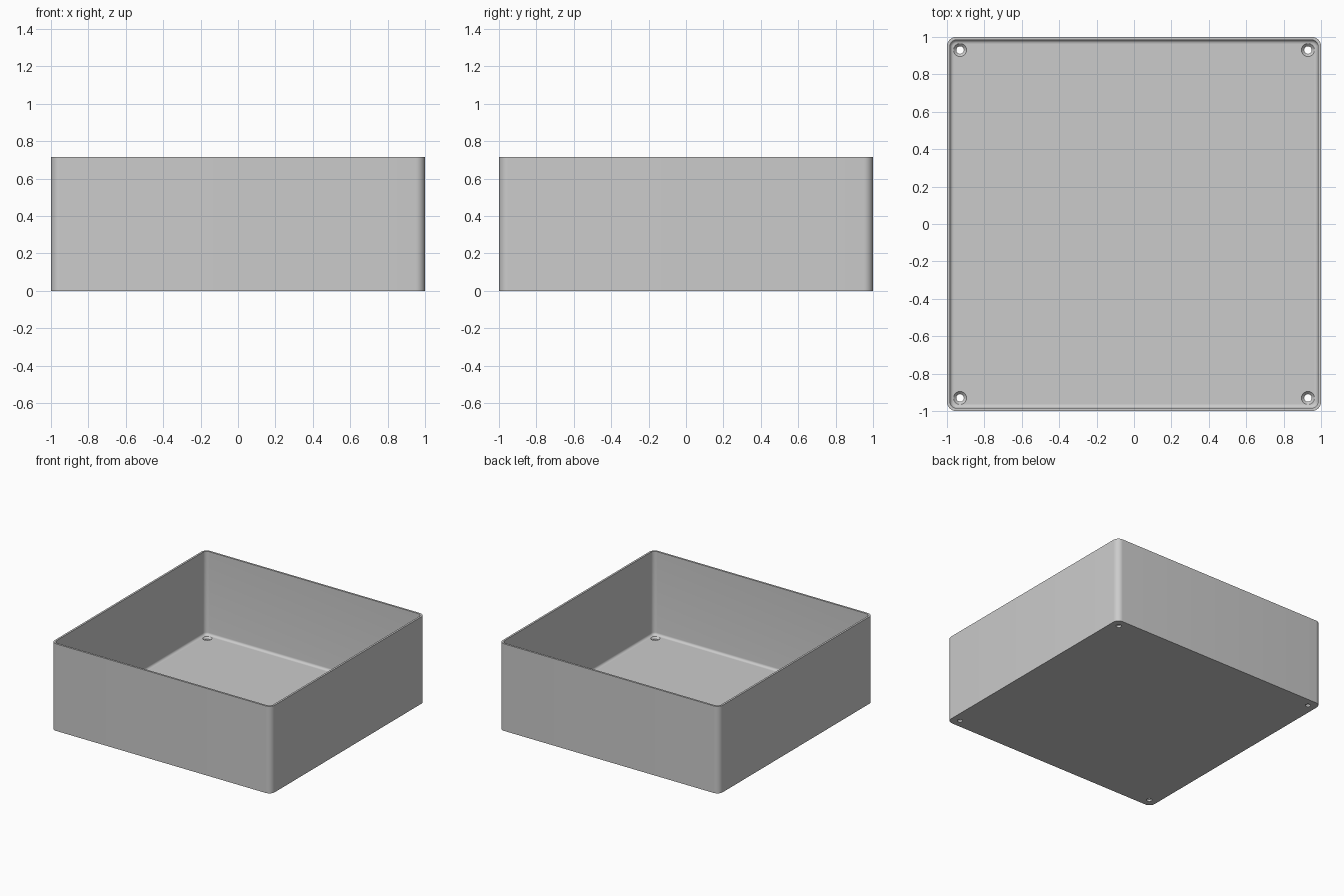
import bpy, bmesh, math

cube = bpy.data.objects.get("Cube")
if cube:
    bpy.data.objects.remove(cube, do_unlink=True)

HEIGHT, WALL, FLOOR, RADIUS, FILLET = 0.715, 0.016, 0.03, 0.05, 0.02
HOLE_POS = 0.93

grey = bpy.data.materials.new("plain grey")
grey.use_nodes = True
grey.diffuse_color = (0.6, 0.6, 0.6, 1)
grey.node_tree.nodes["Principled BSDF"].inputs["Base Color"].default_value = (0.6, 0.6, 0.6, 1)


def rounded_ring(bm, inset, z, steps=10):
    """Rounded square outline, pulled in from the outer wall by inset."""
    r = max(RADIUS - inset, 0.005)
    c = 1 - inset - r
    ring = []
    for q, (sx, sy) in enumerate([(1, 1), (-1, 1), (-1, -1), (1, -1)]):
        for i in range(steps + 1):
            a = math.pi / 2 * (q + i / steps)
            ring.append(bm.verts.new((sx * c + r * math.cos(a), sy * c + r * math.sin(a), z)))
    return ring


def circle_ring(bm, x, y, r, z, n=32):
    return [bm.verts.new((x + r * math.cos(2 * math.pi * i / n),
                          y + r * math.sin(2 * math.pi * i / n), z)) for i in range(n)]


def loft(bm, rings):
    """Skin the rings in order and cap both ends."""
    for a, b in zip(rings, rings[1:]):
        for i in range(len(a)):
            j = (i + 1) % len(a)
            bm.faces.new((a[i], a[j], b[j], b[i]))
    bm.faces.new(rings[0])
    bm.faces.new(rings[-1])
    bmesh.ops.recalc_face_normals(bm, faces=bm.faces)


def finish(bm, name):
    mesh = bpy.data.meshes.new(name)
    bm.to_mesh(mesh)
    bm.free()
    mesh.materials.append(grey)
    obj = bpy.data.objects.new(name, mesh)
    bpy.context.collection.objects.link(obj)
    return obj


# Open tray: outer wall, rim, inner wall, floor fillet, floor
bm = bmesh.new()
rings = [rounded_ring(bm, 0, 0), rounded_ring(bm, 0, HEIGHT), rounded_ring(bm, WALL, HEIGHT)]
for i in range(7):
    a = math.pi / 2 * i / 6
    rings.append(rounded_ring(bm, WALL + FILLET * (1 - math.cos(a)),
                              FLOOR + FILLET * (1 - math.sin(a))))
loft(bm, rings)
tray = finish(bm, "open_tray")

# Countersunk screw holes through the floor corners
bm = bmesh.new()
for sx in (-1, 1):
    for sy in (-1, 1):
        part = bmesh.new()
        x, y = sx * HOLE_POS, sy * HOLE_POS
        profile = [(0.02, -0.05), (0.02, FLOOR - 0.015), (0.035, FLOOR), (0.035, FLOOR + 0.05)]
        loft(part, [circle_ring(part, x, y, r, z) for r, z in profile])
        temp = bpy.data.meshes.new("hole_part")
        part.to_mesh(temp)
        part.free()
        bm.from_mesh(temp)
        bpy.data.meshes.remove(temp)
cutter = finish(bm, "screw_hole_cutter")
cutter.hide_render = True

bpy.ops.object.select_all(action='DESELECT')
bpy.context.view_layer.objects.active = tray
tray.select_set(True)
cut = tray.modifiers.new("screw_holes", 'BOOLEAN')
cut.operation = 'DIFFERENCE'
cut.solver = 'EXACT'
cut.object = cutter
bpy.ops.object.modifier_apply(modifier=cut.name)
bpy.data.objects.remove(cutter, do_unlink=True)

bpy.ops.object.shade_smooth_by_angle(angle=math.radians(30))
